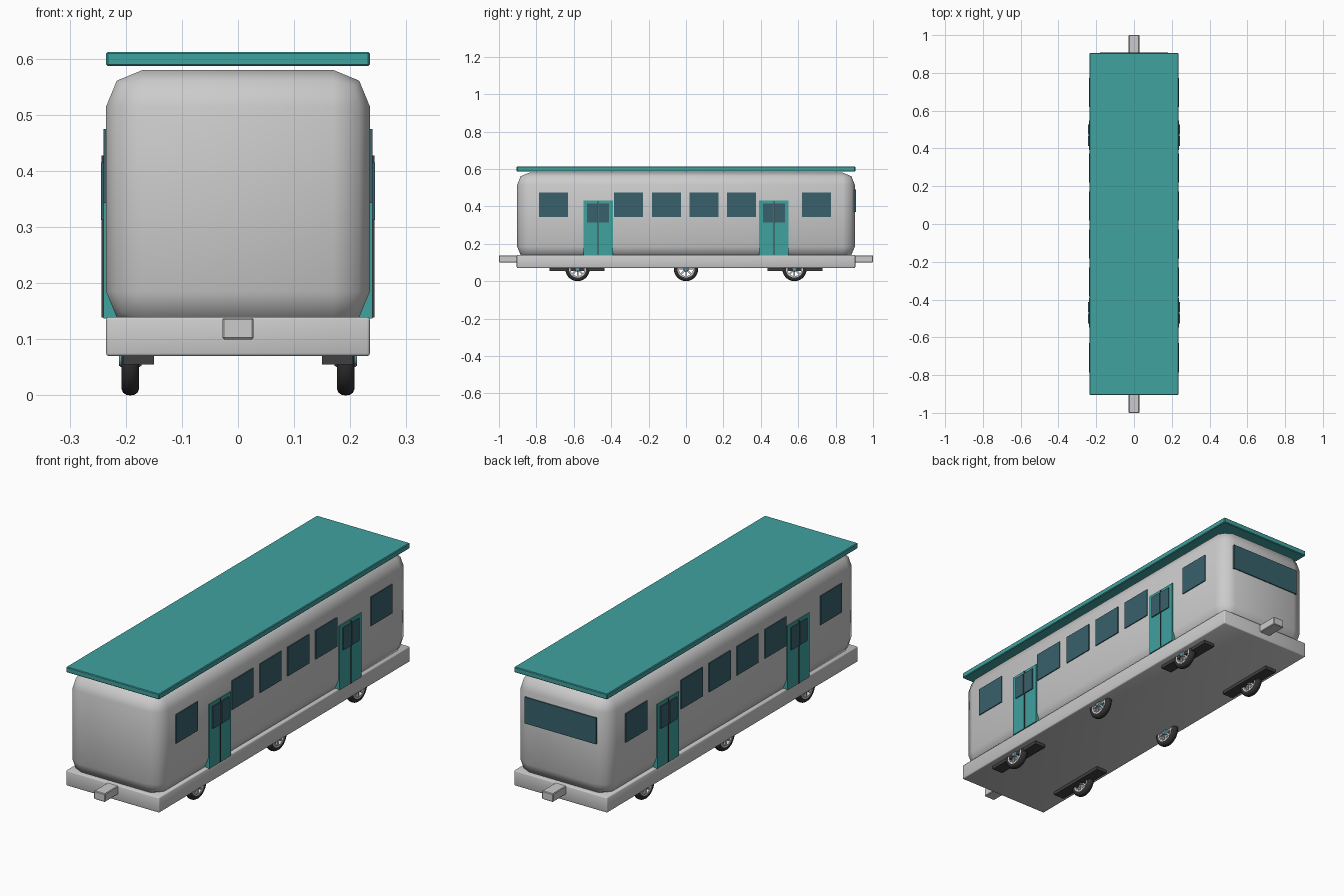
import bpy, bmesh, math
from mathutils import Matrix, Vector

if "Cube" in bpy.data.objects:
    bpy.data.objects.remove(bpy.data.objects["Cube"])


def material(name, rgb):
    m = bpy.data.materials.new(name)
    m.diffuse_color = (*rgb, 1)
    m.use_nodes = True
    m.node_tree.nodes["Principled BSDF"].inputs["Base Color"].default_value = m.diffuse_color
    return m


TEAL = material("teal_paint", (0.05, 0.36, 0.35))
GLASS = material("window_glass", (0.04, 0.12, 0.15))
DARK = material("dark_metal", (0.05, 0.05, 0.05))
RUBBER = material("rubber", (0.03, 0.03, 0.03))
BLUE = material("hub_blue", (0.15, 0.32, 0.38))


def finish(bm, name, mat=None, smooth=False):
    bmesh.ops.recalc_face_normals(bm, faces=bm.faces)
    me = bpy.data.meshes.new(name)
    bm.to_mesh(me)
    bm.free()
    ob = bpy.data.objects.new(name, me)
    bpy.context.collection.objects.link(ob)
    if mat:
        me.materials.append(mat)
    if smooth:
        bpy.ops.object.select_all(action='DESELECT')
        ob.select_set(True)
        bpy.context.view_layer.objects.active = ob
        bpy.ops.object.shade_smooth_by_angle(angle=math.radians(50))
    return ob


def box(name, x, y, z, mat=None, bevel=0, segments=2, smooth=False):
    """Box from (min, max) ranges with optional rounded edges."""
    bm = bmesh.new()
    bmesh.ops.create_cube(bm, size=1)
    for v in bm.verts:
        v.co = Vector([(r[0] + r[1]) / 2 + c * abs(r[1] - r[0])
                       for r, c in zip((x, y, z), v.co)])
    if bevel:
        bmesh.ops.bevel(bm, geom=bm.edges[:], offset=bevel, segments=segments,
                        profile=0.5, affect='EDGES')
    return finish(bm, name, mat, smooth)


def lathe(name, profile, centre, mat, steps=32):
    """Spin a closed (radius, x) profile around the wheel axle."""
    bm = bmesh.new()
    rings = []
    for i in range(steps):
        a = 2 * math.pi * i / steps
        rings.append([bm.verts.new(Vector((x, r * math.cos(a), r * math.sin(a))) + Vector(centre))
                      for r, x in profile])
    n = len(profile)
    for i in range(steps):
        p, q = rings[i], rings[(i + 1) % steps]
        for j in range(n):
            k = (j + 1) % n
            bm.faces.new((p[j], p[k], q[k], q[j]))
    return finish(bm, name, mat, True)


# Body, chassis and roof
box("body", (-0.235, 0.235), (-0.903, 0.903), (0.12, 0.58), None, 0.065, 2, True)
box("chassis", (-0.235, 0.235), (-0.905, 0.905), (0.07, 0.14), None, 0.005, 2, True)
box("roof", (-0.235, 0.235), (-0.905, 0.905), (0.587, 0.612), TEAL, 0.003, 1)

# Couplers and rear window
for s, end in ((-1, "front"), (1, "rear")):
    box(end + "_coupler", (-0.028, 0.028), sorted((s * 0.88, s * 1.0)), (0.10, 0.138),
        None, 0.003, 1)
box("rear_window", (-0.18, 0.18), (0.895, 0.908), (0.37, 0.49), GLASS)

for s, side in ((-1, "left"), (1, "right")):
    def xr(a, b):
        return sorted((s * a, s * b))

    # Side windows
    for y in (-0.708, -0.307, -0.105, 0.096, 0.297, 0.697):
        box(side + "_window", xr(0.228, 0.2395), (y - 0.077, y + 0.077), (0.343, 0.475), GLASS)

    # Double doors with a centre seam and a pane in each leaf
    for y in (-0.47, 0.47):
        box(side + "_door", xr(0.205, 0.2395), (y - 0.079, y + 0.079), (0.137, 0.43), TEAL)
        box(side + "_door_seam", xr(0.23, 0.243), (y - 0.002, y + 0.002), (0.139, 0.428), DARK)
        for d in (-0.031, 0.031):
            box(side + "_door_pane", xr(0.23, 0.2445), (y + d - 0.027, y + d + 0.027),
                (0.313, 0.415), GLASS)

    # Bogie bars around the end wheels
    for y in (-0.583, 0.583):
        box(side + "_bogie_bar", xr(0.15, 0.205), (y - 0.148, y + 0.148), (0.055, 0.075), DARK)

    # Wheels: tyre, rim, spokes and hub
    for y in (-0.58, 0, 0.58):
        c = (s * 0.192, y, 0.065)
        lathe(side + "_tyre", [(0.044, -0.013), (0.052, -0.016), (0.060, -0.013), (0.064, -0.007),
                               (0.065, 0), (0.064, 0.007), (0.060, 0.013), (0.052, 0.016),
                               (0.044, 0.013)], c, RUBBER)
        lathe(side + "_rim", [(0.038, -0.014), (0.046, -0.014), (0.046, 0.014), (0.038, 0.014)],
              c, None)
        lathe(side + "_hub", [(0.001, -0.02), (0.012, -0.02), (0.014, -0.017),
                              (0.014, 0.017), (0.012, 0.02), (0.001, 0.02)], c, BLUE, 16)
        bm = bmesh.new()
        for i in range(8):
            m = (Matrix.Translation(c) @ Matrix.Rotation(i * math.pi / 4, 4, 'X')
                 @ Matrix.Translation((0, 0, 0.026)) @ Matrix.Diagonal((0.022, 0.008, 0.03, 1)))
            bmesh.ops.create_cube(bm, size=1, matrix=m)
        finish(bm, side + "_spokes")
